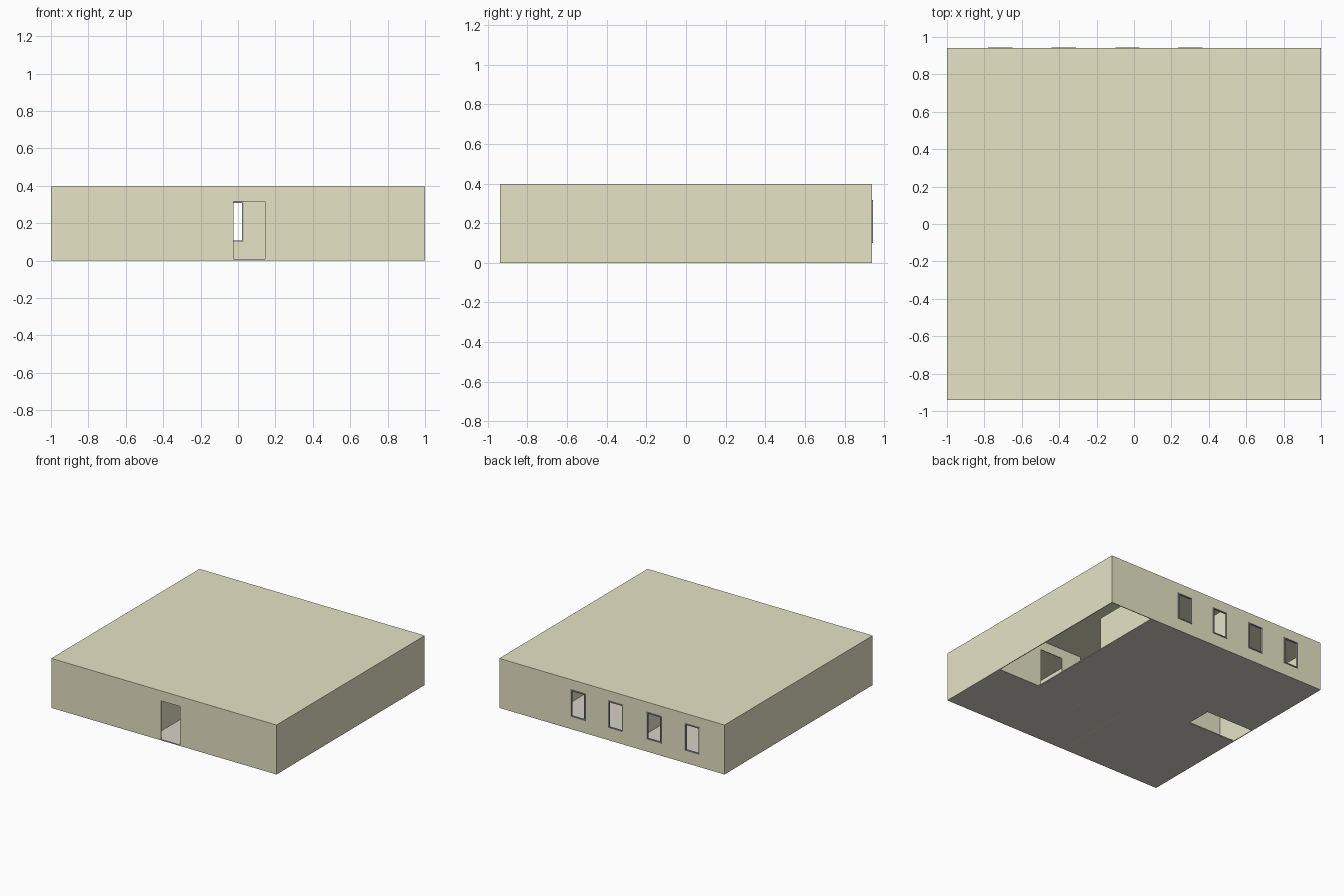
import bpy, bmesh

if "Cube" in bpy.data.objects:
    bpy.data.objects.remove(bpy.data.objects["Cube"])

H, T = 0.397, 0.006          # wall height, wall thickness
X, Y = 1.0, 0.94             # half sizes of the house
FLOOR = 0.008


def material(name, rgb):
    m = bpy.data.materials.new(name)
    m.diffuse_color = (*rgb, 1)
    m.use_nodes = True
    m.node_tree.nodes["Principled BSDF"].inputs["Base Color"].default_value = m.diffuse_color
    return m


plaster = material("plaster", (0.79, 0.77, 0.56))
tile = material("floor_tile", (0.68, 0.64, 0.57))
trim = material("grey_trim", (0.36, 0.37, 0.4))
wood = material("brown_wood", (0.38, 0.18, 0.08))


def boxes(name, parts, mat):
    """One object made of axis-aligned boxes (x0, x1, y0, y1, z0, z1)."""
    bm = bmesh.new()
    for x0, x1, y0, y1, z0, z1 in parts:
        vs = bmesh.ops.create_cube(bm, size=1)["verts"]
        bmesh.ops.scale(bm, vec=(x1 - x0, y1 - y0, z1 - z0), verts=vs)
        bmesh.ops.translate(bm, vec=((x0 + x1) / 2, (y0 + y1) / 2, (z0 + z1) / 2), verts=vs)
    me = bpy.data.meshes.new(name)
    bm.to_mesh(me)
    bm.free()
    ob = bpy.data.objects.new(name, me)
    me.materials.append(mat)
    bpy.context.collection.objects.link(ob)
    return ob


def wall(name, axis, at, a, b, openings=(), height=H):
    """Thin wall along an axis with openings (start, end, sill, head)."""
    spans, cur = [], a
    for s, e, sill, head in openings:
        spans += [(cur, s, 0, height), (s, e, head, height)]
        if sill > 0:
            spans.append((s, e, 0, sill))
        cur = e
    spans.append((cur, b, 0, height))
    lo, hi = at - T / 2, at + T / 2
    parts = [(s, e, lo, hi, z0, z1) if axis == "x" else (lo, hi, s, e, z0, z1)
             for s, e, z0, z1 in spans if e - s > 1e-4]
    return boxes(name, parts, plaster)


# outer walls
HEAD, SILL = 0.317, 0.1
windows = [(x, x + 0.13, SILL, HEAD) for x in (-0.78, -0.44, -0.1, 0.235)]
h = T / 2
wall("front_wall", "x", -Y + h, -X, X, [(-0.025, 0.145, 0, HEAD)])
wall("back_wall", "x", Y - h, -X, X, windows)
wall("left_wall", "y", -X + h, -Y, Y)
wall("right_wall", "y", X - h, -Y, Y)

# flat roof
boxes("roof", [(-X, X, -Y, Y, H - 0.004, H)], plaster)

# floor slabs, open under the kitchen and the bathroom
boxes("floor", [
    (-X, -0.57, -Y, -0.05, 0, FLOOR),
    (-X, -0.57, 0.16, Y, 0, FLOOR),
    (-0.57, 0.62, -Y, Y, 0, FLOOR),
    (0.62, X, -Y, -0.345, 0, FLOOR)], tile)

# inner partitions
wall("front_right_room_wall", "x", -0.35, 0.22, X, [(0.4, 0.6, 0, HEAD)])
wall("front_right_room_side", "y", 0.22, -Y, -0.35)
wall("front_left_room_wall", "x", -0.205, -X, -0.11, [(-0.47, -0.315, 0, HEAD)])
wall("front_left_room_side", "y", -0.11, -Y, -0.205)
wall("back_left_room_wall", "x", 0.16, -X, -0.14, [(-0.44, -0.28, 0, HEAD)])
wall("back_left_room_side", "y", -0.14, 0.16, Y)
wall("bathroom_wall", "y", -0.57, -0.205, 0.16, [(-0.19, -0.05, 0, HEAD)])
wall("kitchen_half_wall", "y", 0.62, 0.36, Y, height=0.26)

# window frames, slightly proud of the back wall
fw, y0, y1 = 0.008, Y - T - 0.004, Y + 0.005
for i, (a, b, s, t) in enumerate(windows):
    boxes(f"window_frame_{i + 1}", [
        (a, a + fw, y0, y1, s, t), (b - fw, b, y0, y1, s, t),
        (a + fw, b - fw, y0, y1, s, s + fw), (a + fw, b - fw, y0, y1, t - fw, t)], trim)

# open door leaf of the back left room
boxes("inner_door", [(-0.285, -0.279, 0.165, 0.32, FLOOR, HEAD)], wood)
